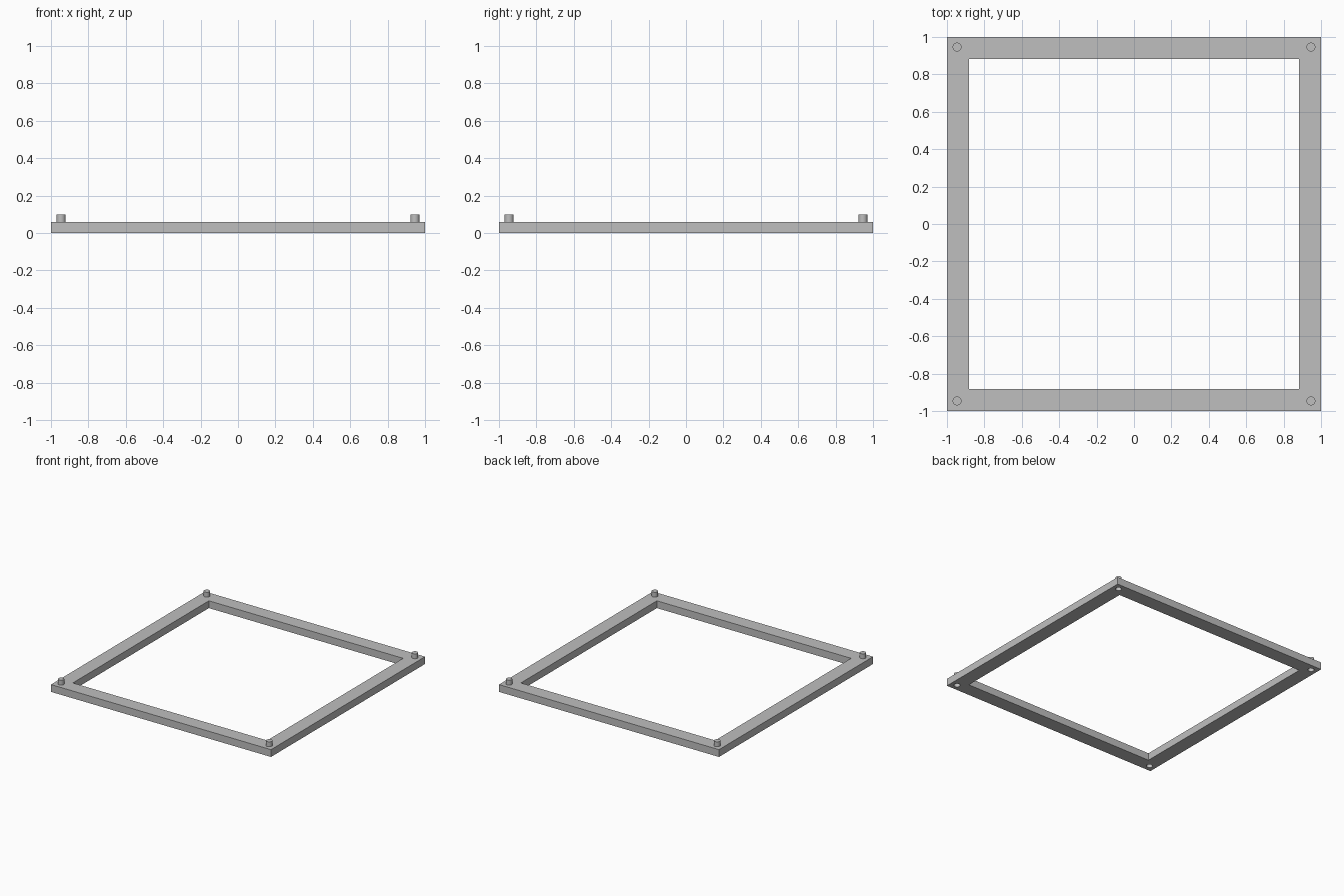
import bpy

old = bpy.data.objects.get("Cube")
if old:
    bpy.data.objects.remove(old, do_unlink=True)

OUTER, INNER = 1.0, 0.883     # half widths of the frame and its opening
THICK, PEG_H = 0.06, 0.04
PEG_AT, PEG_R = 0.946, 0.024

grey = bpy.data.materials.new("light grey")
grey.use_nodes = True
colour = (0.52, 0.52, 0.52, 1)
grey.diffuse_color = colour
grey.node_tree.nodes["Principled BSDF"].inputs["Base Color"].default_value = colour


def box(name, half, z0, z1):
    bpy.ops.mesh.primitive_cube_add(size=2, location=(0, 0, (z0 + z1) / 2))
    ob = bpy.context.object
    ob.name = name
    ob.scale = (half, half, (z1 - z0) / 2)
    bpy.ops.object.transform_apply(location=False, rotation=False, scale=True)
    ob.data.materials.append(grey)
    return ob


def cylinder(name, x, y, z0, z1):
    bpy.ops.mesh.primitive_cylinder_add(vertices=32, radius=PEG_R, depth=z1 - z0,
                                        location=(x, y, (z0 + z1) / 2))
    ob = bpy.context.object
    ob.name = name
    ob.data.materials.append(grey)
    bpy.ops.object.shade_smooth_by_angle()
    return ob


def cut(target, cutter):
    mod = target.modifiers.new("cut", "BOOLEAN")
    mod.operation, mod.solver, mod.object = "DIFFERENCE", "EXACT", cutter
    bpy.context.view_layer.objects.active = target
    bpy.ops.object.modifier_apply(modifier=mod.name)
    bpy.data.objects.remove(cutter, do_unlink=True)


# Square frame with its opening
frame = box("frame", OUTER, 0, THICK)
cut(frame, box("opening_cutter", INNER, -THICK, 2 * THICK))

# A stacking peg on top of each corner and a matching socket underneath
for end, sy in (("front", -1), ("back", 1)):
    for side, sx in (("right", -1), ("left", 1)):
        x, y = sx * PEG_AT, sy * PEG_AT
        cylinder(f"{end}_{side}_peg", x, y, THICK, THICK + PEG_H)
        cut(frame, cylinder("socket_cutter", x, y, -PEG_H, PEG_H))
